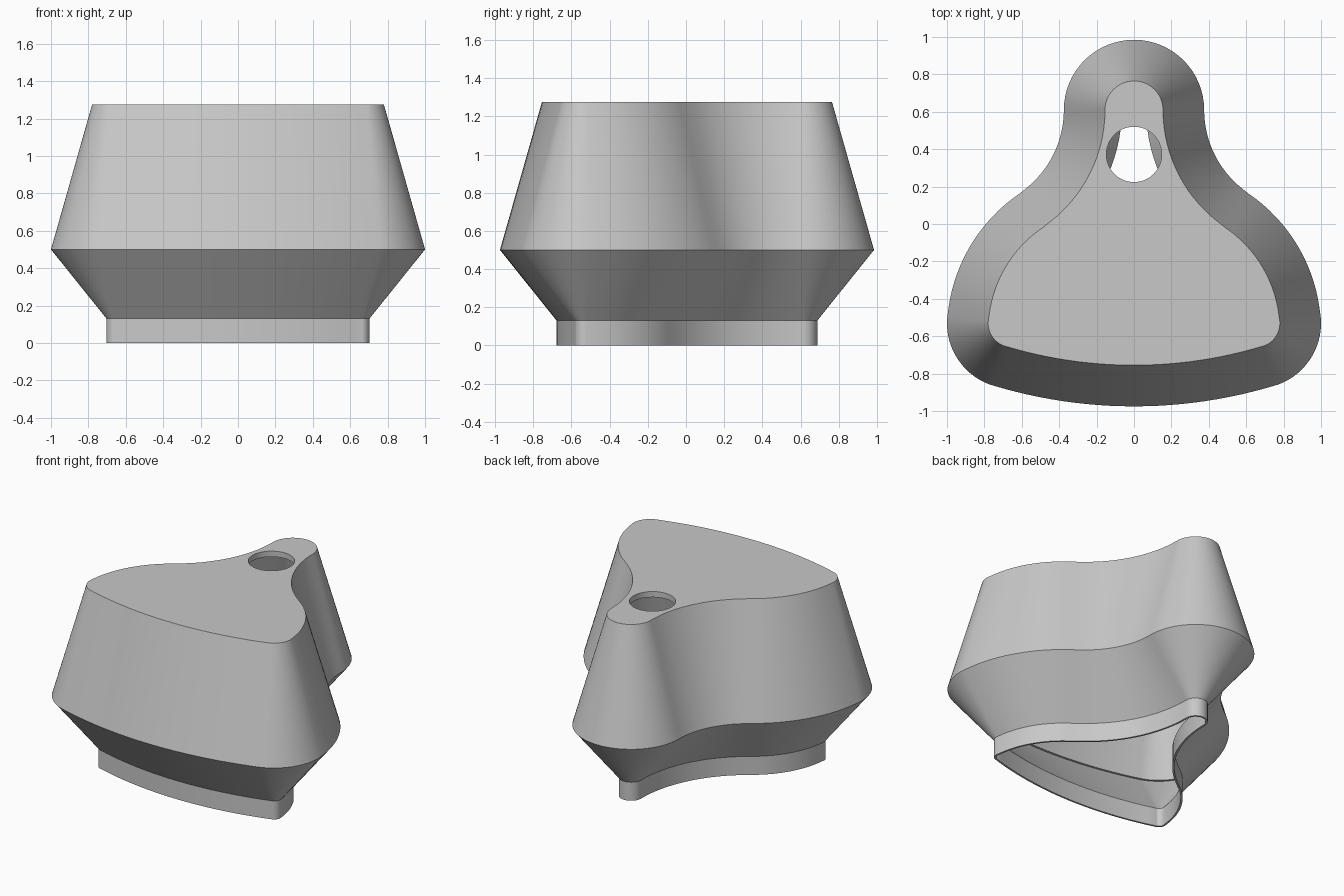
import bpy
import bmesh
from math import sin, cos, radians, pi

cube = bpy.data.objects.get("Cube")
if cube:
    bpy.data.objects.remove(cube, do_unlink=True)

grey = bpy.data.materials.new("plain grey")
grey.use_nodes = True
colour = (0.58, 0.58, 0.58, 1)
grey.diffuse_color = colour
grey.node_tree.nodes["Principled BSDF"].inputs["Base Color"].default_value = colour

# Tangent arcs of the half outline:
# centre x, centre y, radius, start angle, end angle, bulge (1 out, -1 in), steps
ARCS = [
    (0, 0.61, 0.375, 90, 0, 1, 16),             # back lobe
    (0.911, 0.61, 0.536, 180, 236, -1, 16),     # waist
    (0.114, -0.57, 0.886, 56, 4.3, 1, 16),      # flank
    (0.65, -0.53, 0.35, 4.3, -73.2, 1, 16),     # front corner
    (0, 1.625, 2.6, -73.2, -90, 1, 12),         # front
]


def outline(inset):
    """Closed outline, moved inwards by the inset."""
    half = []
    for cx, cy, r, a, b, bulge, steps in ARCS:
        r -= inset * bulge
        for i in range(steps):
            t = radians(a + (b - a) * i / steps)
            half.append((cx + r * cos(t), cy + r * sin(t)))
    half[0] = (0, half[0][1])
    tip = (0, 1.625 - 2.6 + inset)
    return half + [tip] + [(-x, y) for x, y in reversed(half[1:])]


def hole_outline(n=48):
    return [(0.148 * cos(2 * pi * i / n), 0.372 + 0.148 * sin(2 * pi * i / n))
            for i in range(n)]


bm = bmesh.new()


def ring(points, z):
    return [bm.verts.new((x, y, z)) for x, y in points]


def bridge(a, b):
    n = len(a)
    for i in range(n):
        j = (i + 1) % n
        bm.faces.new((a[i], a[j], b[j], b[i]))


def fill_between(outer, inner):
    """Flat plate between an outline and the hole in it."""
    edges = [bm.edges.get((r[i - 1], r[i])) for r in (outer, inner)
             for i in range(len(r))]
    bmesh.ops.triangle_fill(bm, edges=edges, use_beauty=True)


# Wall section as (inset, height): down the inside, round the rim, up the outside
TOP, CEILING = 1.275, 1.235
section = [(0.237, CEILING), (0.03, 0.5), (0.015, 0.5), (0.31, 0.13), (0.31, 0),
           (0.297, 0), (0.297, 0.13), (0, 0.5), (0.22, TOP)]
rings = [ring(outline(d), z) for d, z in section]
for lower, upper in zip(rings, rings[1:]):
    bridge(lower, upper)

# Round hole through the top plate
hole_top = ring(hole_outline(), TOP)
hole_bottom = ring(hole_outline(), CEILING)
bridge(hole_top, hole_bottom)
fill_between(rings[-1], hole_top)
fill_between(rings[0], hole_bottom)

bmesh.ops.recalc_face_normals(bm, faces=bm.faces[:])
mesh = bpy.data.meshes.new("hollow_housing")
bm.to_mesh(mesh)
bm.free()
mesh.materials.append(grey)
housing = bpy.data.objects.new("hollow_housing", mesh)
bpy.context.scene.collection.objects.link(housing)

for other in bpy.context.selected_objects:
    other.select_set(False)
housing.select_set(True)
bpy.context.view_layer.objects.active = housing
bpy.ops.object.shade_smooth_by_angle(angle=radians(30))
